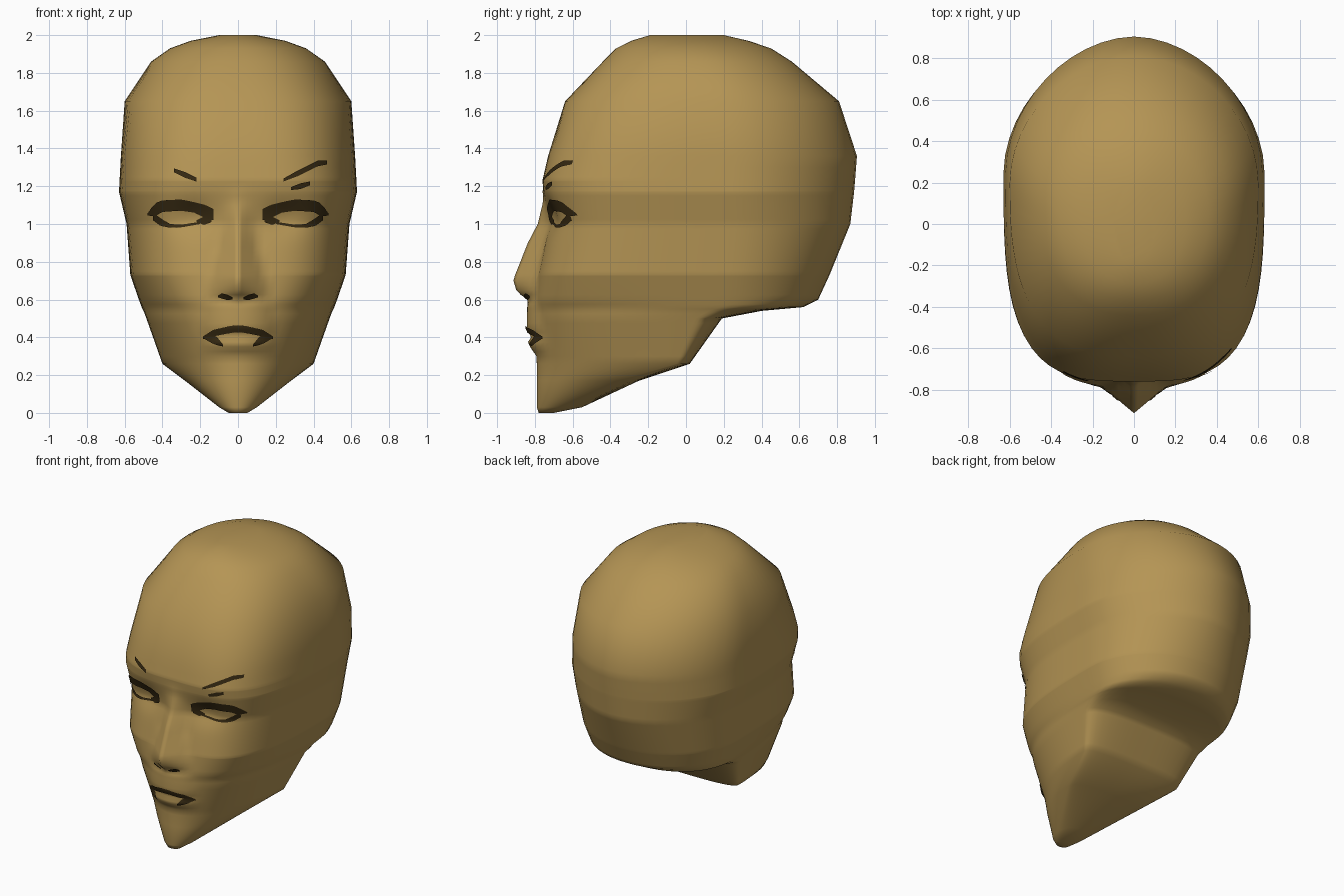
import bpy, bmesh, math

if "Cube" in bpy.data.objects:
    bpy.data.objects.remove(bpy.data.objects["Cube"])

def material(name, col):
    m = bpy.data.materials.new(name)
    m.diffuse_color = (*col, 1)
    m.use_nodes = True
    m.node_tree.nodes["Principled BSDF"].inputs["Base Color"].default_value = m.diffuse_color
    return m

SKIN = material("golden tan", (0.46, 0.30, 0.09))
DARK = material("dark brown", (0.036, 0.022, 0.006))

# Head slices: z, half width, front y, back y, widest y, front roundness, back roundness
SLICES = [
    (0.00, .05, -.78, -.70, -.74, 2.0, 2.0),
    (0.03, .10, -.79, -.55, -.66, 2.2, 2.0),
    (0.17, .28, -.79, -.25, -.35, 2.0, 2.5),
    (0.26, .40, -.79, .02, -.05, 2.0, 3.0),
    (0.50, .485, -.80, .19, .05, 2.5, 3.0),
    (0.54, .50, -.80, .40, .12, 2.6, 2.5),
    (0.56, .51, -.80, .62, .18, 2.7, 2.3),
    (0.60, .525, -.80, .70, .20, 2.9, 2.1),
    (0.73, .57, -.785, .76, .22, 3.3, 2.0),
    (1.00, .59, -.725, .87, .25, 3.4, 1.9),
    (1.17, .63, -.755, .89, .25, 3.4, 1.85),
    (1.23, .627, -.76, .895, .25, 3.4, 1.85),
    (1.36, .62, -.73, .905, .25, 3.2, 1.85),
    (1.65, .60, -.64, .81, .20, 2.7, 1.9),
    (1.86, .46, -.44, .56, .10, 2.3, 2.0),
    (1.93, .36, -.37, .45, .05, 2.2, 2.0),
    (1.97, .25, -.29, .33, .02, 2.1, 2.0),
    (2.00, .10, -.19, .20, .00, 2.0, 2.0),
]
# Relief: z, amount, half width
NOSE = [(.56, 0, .14), (.60, .04, .15), (.64, .10, .16), (.70, .125, .15),
        (.90, .09, .10), (1.0, .06, .09), (1.12, .01, .08), (1.2, 0, .08)]
MOUTH = [(.30, 0, .2), (.37, .045, .2), (.40, .025, .2), (.45, .045, .2),
         (.57, .04, .17), (.62, .02, .15), (.66, 0, .15)]

def lerp(table, z):
    if z <= table[0][0]:
        return table[0][1:]
    for a, b in zip(table, table[1:]):
        if z <= b[0]:
            t = (z - a[0]) / (b[0] - a[0])
            return tuple(p + (q - p) * t for p, q in zip(a[1:], b[1:]))
    return table[-1][1:]

def relief(x, z):
    """Forward bulge of nose and mouth, minus the eye sockets."""
    x = abs(x)
    n, nw = lerp(NOSE, z)
    m, mw = lerp(MOUTH, z)
    d = max(n * max(0, 1 - x / nw), m * max(0, 1 - (x / mw) ** 2))
    d -= .03 * math.exp(-((x - .24) / .11) ** 2 - ((z - 1.04) / .09) ** 2)
    return d

def face_y(x, z):
    w, yf, yb, yc, nf, nb = lerp(SLICES, z)
    u = min(abs(x) / w, 1)
    return yc - (yc - yf) * (1 - u ** nf) ** (1 / nf) - relief(x, z)

def ring(z):
    w, yf, yb, yc, nf, nb = lerp(SLICES, z)
    half = []
    angles = [math.pi / 2 * (i / 24) ** 1.2 for i in range(24)]
    angles += [math.pi / 2 * (1 + i / 12) for i in range(13)]
    for k, t in enumerate(angles):
        a, b = abs(math.sin(t)), abs(math.cos(t))
        n = nf if k < 24 else nb
        r = (a ** n + b ** n) ** (-1 / n)
        x = w * a * r if 0 < k < 36 else 0
        if k < 24:
            y = yc - (yc - yf) * b * r - relief(x, z)
        else:
            y = yc + (yb - yc) * b * r
        half.append((x, y, z))
    return half + [(-x, y, z) for x, y, z in half[-2:0:-1]]

def finish(bm, name, mat):
    bmesh.ops.recalc_face_normals(bm, faces=bm.faces)
    for f in bm.faces:
        f.smooth = True
    me = bpy.data.meshes.new(name)
    bm.to_mesh(me)
    bm.free()
    me.materials.append(mat)
    ob = bpy.data.objects.new(name, me)
    bpy.context.collection.objects.link(ob)
    return ob

# Head: loft of slices, denser over the face
levels = sorted({s[0] for s in SLICES} | {round(.30 + .025 * i, 3) for i in range(41)})
bm = bmesh.new()
rings = [[bm.verts.new(p) for p in ring(z)] for z in levels]
N = len(rings[0])
for r, s in zip(rings, rings[1:]):
    for i in range(N):
        j = (i + 1) % N
        bm.faces.new((r[i], r[j], s[j], s[i]))
bm.faces.new(rings[0])
bm.faces.new(rings[-1])
finish(bm, "head", SKIN)

def plate(name, pts, flip=1, lift=.008):
    """Dark skin-hugging strip; pts are (x, low z, high z)."""
    bm = bmesh.new()
    cols = []
    steps = 14
    x0, x1 = pts[0][0], pts[-1][0]
    for i in range(steps + 1):
        x = x0 + (x1 - x0) * i / steps
        lo, hi = lerp(pts, x)
        zs = [lo + (hi - lo) * k / 4 for k in range(5)]
        cols.append([bm.verts.new((flip * x, face_y(x, z) - lift, z)) for z in zs])
    for a, b in zip(cols, cols[1:]):
        for k in range(4):
            q = (a[k], b[k], b[k + 1], a[k + 1])
            bm.faces.new(q if flip > 0 else q[::-1])
    me = bpy.data.meshes.new(name)
    for f in bm.faces:
        f.smooth = True
    bm.to_mesh(me)
    bm.free()
    me.materials.append(DARK)
    bpy.context.collection.objects.link(bpy.data.objects.new(name, me))

# Eyes and nostrils, both sides
for side, s in (("right", 1), ("left", -1)):
    plate("upper_lashes_" + side, [(.13, 1.02, 1.08), (.17, 1.03, 1.10), (.23, 1.06, 1.115),
          (.30, 1.07, 1.13), (.40, 1.065, 1.125), (.44, 1.04, 1.11), (.48, 1.045, 1.055)], s)
    plate("inner_eye_corner_" + side, [(.14, 1.01, 1.04), (.18, .995, 1.04), (.22, 1.01, 1.02)], s)
    plate("lower_lashes_" + side, [(.20, 1.0, 1.012), (.30, .982, .996), (.36, .98, 1.0),
          (.41, .99, 1.03), (.45, 1.02, 1.06)], s)
    plate("nostril_" + side, [(.03, .600, .612), (.055, .597, .625), (.085, .605, .633),
          (.105, .612, .622)], s, .012)

# Brows
plate("brow_right", [(.24, 1.225, 1.24), (.32, 1.255, 1.285), (.42, 1.305, 1.335), (.47, 1.315, 1.335)])
plate("lid_crease_right", [(.28, 1.18, 1.195), (.33, 1.185, 1.215), (.38, 1.205, 1.225)])
plate("brow_left", [(.22, 1.225, 1.245), (.28, 1.245, 1.275), (.34, 1.275, 1.295)], -1)

# Lip outline
plate("upper_lip", [(-.185, .39, .405), (-.13, .405, .44), (-.03, .425, .462), (.03, .425, .462),
      (.13, .405, .44), (.185, .39, .405)])
for side, s in (("right", 1), ("left", -1)):
    plate("lip_corner_" + side, [(.08, .352, .362), (.11, .358, .40), (.14, .37, .42), (.18, .393, .403)], s)
